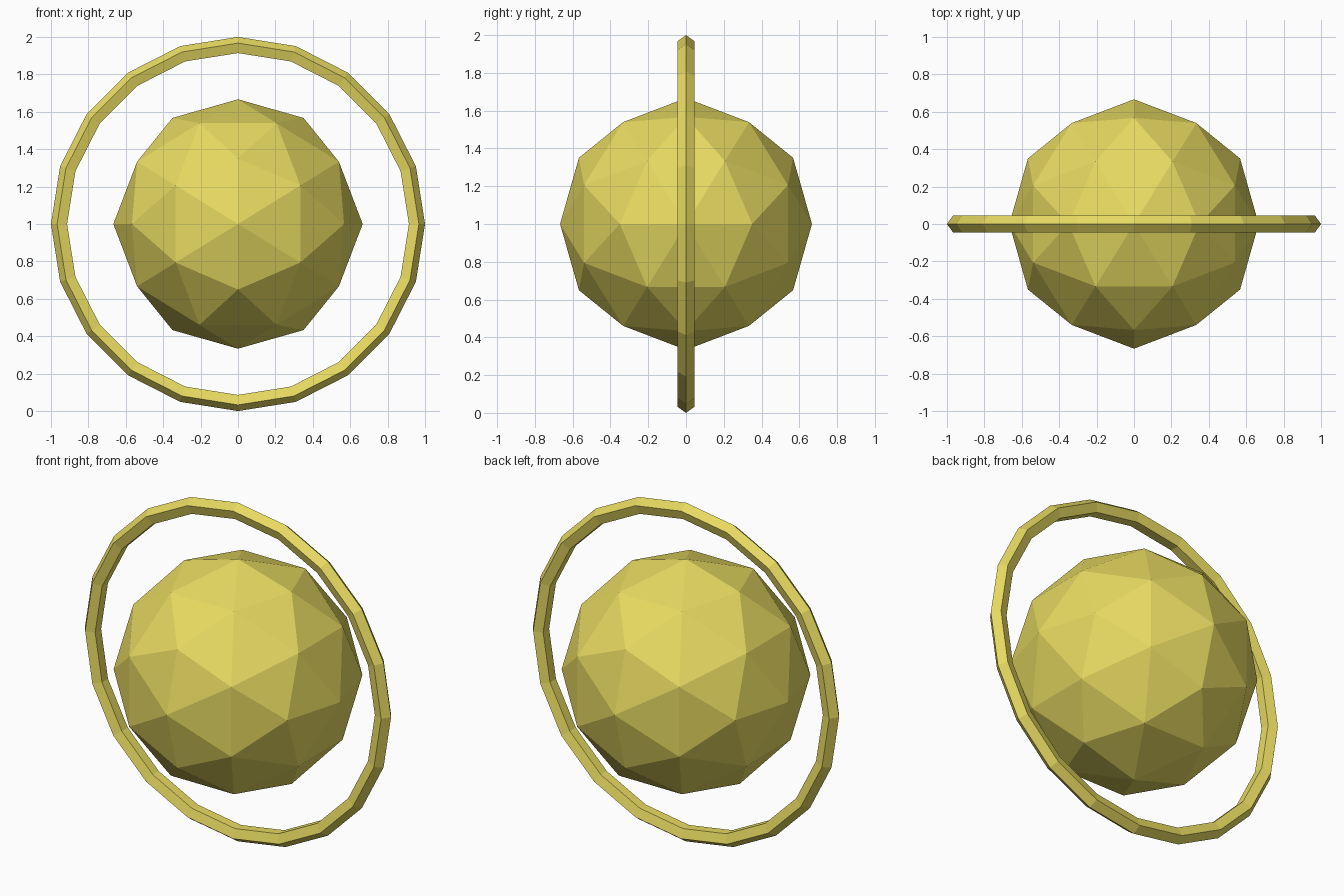
import bpy, bmesh, math
from mathutils import Vector

if "Cube" in bpy.data.objects:
    bpy.data.objects.remove(bpy.data.objects["Cube"])

yellow = bpy.data.materials.new("yellow")
yellow.diffuse_color = (0.80, 0.70, 0.12, 1)
yellow.use_nodes = True
yellow.node_tree.nodes["Principled BSDF"].inputs["Base Color"].default_value = yellow.diffuse_color

CENTRE = Vector((0, 0, 1))
BALL_RADIUS = 0.7 / 1.05

# Faceted ball: axis-aligned icosahedron, each face split in four
phi = (1 + math.sqrt(5)) / 2
bm = bmesh.new()
for s in (-1, 1):
    for t in (-phi, phi):
        for co in ((s, 0, t), (t, s, 0), (0, t, s)):
            bm.verts.new(co)
bmesh.ops.convex_hull(bm, input=bm.verts[:])
bmesh.ops.subdivide_edges(bm, edges=bm.edges[:], cuts=1, use_grid_fill=True)
for v in bm.verts:
    v.co = v.co.normalized() * BALL_RADIUS
bmesh.ops.recalc_face_normals(bm, faces=bm.faces[:])
mesh = bpy.data.meshes.new("ball")
bm.to_mesh(mesh)
bm.free()
ball = bpy.data.objects.new("ball", mesh)
ball.location = CENTRE
bpy.context.collection.objects.link(ball)
mesh.materials.append(yellow)

# Upright ring with a five-sided cross-section
bpy.ops.mesh.primitive_torus_add(
    major_segments=20, minor_segments=5,
    major_radius=1 / 1.05, minor_radius=0.05 / 1.05,
    location=CENTRE, rotation=(math.pi / 2, 0, 0))
ring = bpy.context.object
ring.name = "ring"
ring.data.materials.append(yellow)
ring.data.shade_flat()
